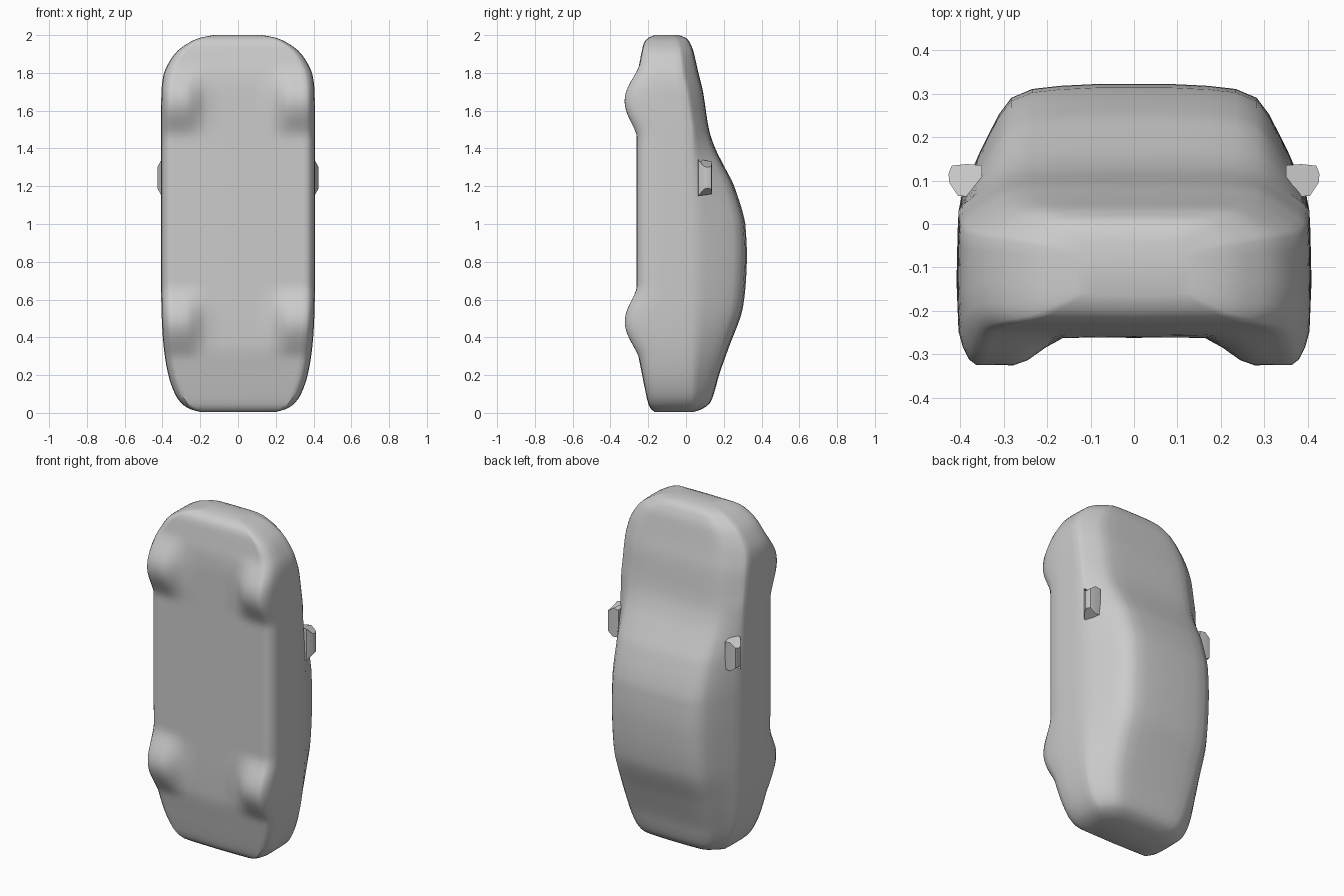
import bpy, bmesh, math

if "Cube" in bpy.data.objects:
    bpy.data.objects.remove(bpy.data.objects["Cube"])

grey = bpy.data.materials.new("plain_grey")
grey.use_nodes = True
colour = (0.6, 0.6, 0.6, 1)
grey.diffuse_color = colour
grey.node_tree.nodes["Principled BSDF"].inputs["Base Color"].default_value = colour

# Body stations, tail to nose: height, half width, underside y, roof y
STATIONS = [
    (0.005, 0.20, -0.165, 0.04), (0.02, 0.255, -0.185, 0.085),
    (0.05, 0.30, -0.20, 0.125), (0.10, 0.335, -0.212, 0.147),
    (0.20, 0.37, -0.232, 0.175), (0.35, 0.395, -0.258, 0.228),
    (0.55, 0.407, -0.262, 0.300), (0.80, 0.41, -0.262, 0.322),
    (1.00, 0.41, -0.262, 0.314), (1.20, 0.41, -0.262, 0.255),
    (1.30, 0.41, -0.262, 0.205), (1.40, 0.41, -0.262, 0.155),
    (1.50, 0.41, -0.262, 0.122), (1.70, 0.407, -0.262, 0.090),
    (1.80, 0.393, -0.256, 0.066), (1.87, 0.358, -0.243, 0.050),
    (1.92, 0.318, -0.233, 0.038), (1.96, 0.26, -0.222, 0.020),
    (1.985, 0.205, -0.20, 0.0), (2.00, 0.13, -0.165, -0.04),
]
# Upper half section: share of half width, share of height above the belt line
UPPER = [(1.0, 0.0), (0.98, 0.14), (0.94, 0.27), (0.88, 0.46), (0.83, 0.60),
         (0.77, 0.76), (0.70, 0.89), (0.58, 0.96), (0.42, 0.985), (0.2, 1.0), (0.0, 1.0)]
WHEEL_HEIGHTS = (0.48, 1.65)


def station(z):
    """Smoothly interpolated half width, underside and roof at a height."""
    n = len(STATIONS)
    i = max(0, min(n - 2, sum(s[0] <= z for s in STATIONS) - 1))
    a, b = STATIONS[i], STATIONS[i + 1]
    h = b[0] - a[0]
    t = (z - a[0]) / h

    def slope(k, c):
        p, q = STATIONS[max(0, k - 1)], STATIONS[min(n - 1, k + 1)]
        s = (q[c] - p[c]) / (q[0] - p[0])
        lim = 2 * abs(b[c] - a[c]) / h
        return max(-lim, min(lim, s))

    return [(2*t**3 - 3*t**2 + 1) * a[c] + (t**3 - 2*t**2 + t) * h * slope(i, c)
            + (3*t**2 - 2*t**3) * b[c] + (t**3 - t**2) * h * slope(i + 1, c)
            for c in (1, 2, 3)]


def wheel_bulge(x, y, z):
    """How far the skin swells downward over the four wheels."""
    fx = max(0, min(1, (abs(x) - 0.15) / 0.13))
    fx = fx * fx * (3 - 2 * fx)
    fy = max(0, min(1, (-y - 0.08) / 0.17))
    fz = sum(max(0, 1 - ((z - c) / 0.20) ** 2) ** 2 for c in WHEEL_HEIGHTS)
    return 0.066 * fx * fy * fz


def half_section(z):
    w, low, top = station(z)
    k = min(1, (top - low) / 0.33)
    belt = min(0.03, top - 0.09 * k)
    pts = [(w * s, low + 0.004 * s) for s in (0, 0.2, 0.4, 0.5, 0.6, 0.68, 0.76, 0.83, 0.89)]
    pts += [(w * 0.93, low + 0.015 * k), (w * 0.965, low + 0.035 * k), (w * 0.988, low + 0.06 * k)]
    y0 = low + 0.06 * k
    pts += [(w * (1.0 - 0.012 * t), y0 + (belt - y0) * t) for t in (0.3, 0.55, 0.8)]
    pts += [(w * 0.985 * u, belt + (top - belt) * v) for u, v in UPPER]
    return [(x, y - wheel_bulge(x, y, z), z) for x, y in pts]


def make_object(name, bm):
    bmesh.ops.recalc_face_normals(bm, faces=bm.faces[:])
    me = bpy.data.meshes.new(name)
    bm.to_mesh(me)
    bm.free()
    me.materials.append(grey)
    ob = bpy.data.objects.new(name, me)
    bpy.context.collection.objects.link(ob)
    return ob


def smooth(ob, angle):
    bpy.ops.object.select_all(action="DESELECT")
    ob.select_set(True)
    bpy.context.view_layer.objects.active = ob
    bpy.ops.object.shade_smooth_by_angle(angle=math.radians(angle))


# Car body with wheels, lofted from tail to nose
heights = []
for a, b in zip(STATIONS, STATIONS[1:]):
    steps = max(2, round((b[0] - a[0]) / 0.025))
    heights += [a[0] + (b[0] - a[0]) * i / steps for i in range(steps)]
heights.append(2.0)
bm = bmesh.new()
rings = []
for z in heights:
    half = half_section(z)
    loop = half + [(-x, y, h) for x, y, h in half[-2:0:-1]]
    rings.append([bm.verts.new(p) for p in loop])
for r, s in zip(rings, rings[1:]):
    for i in range(len(r)):
        j = (i + 1) % len(r)
        bm.faces.new((r[i], r[j], s[j], s[i]))
bm.faces.new(rings[0])
bm.faces.new(rings[-1])
smooth(make_object("car_body", bm), 40)

# Wing mirrors: tapered housings, narrower at the outer end
MIRROR = [(0.35, 0.135, 0.08), (0.385, 0.138, 0.085), (0.42, 0.134, 0.06),
          (0.427, 0.115, 0.055), (0.425, 0.095, 0.06), (0.405, 0.065, 0.095), (0.35, 0.06, 0.10)]
for side, name in ((1, "left_mirror"), (-1, "right_mirror")):
    bm = bmesh.new()
    lower = [bm.verts.new((side * x, y, 1.245 - h)) for x, y, h in MIRROR]
    upper = [bm.verts.new((side * x, y, 1.245 + h)) for x, y, h in MIRROR]
    for i in range(len(MIRROR)):
        j = (i + 1) % len(MIRROR)
        bm.faces.new((lower[i], lower[j], upper[j], upper[i]))
    bm.faces.new(lower)
    bm.faces.new(upper)
    smooth(make_object(name, bm), 35)
